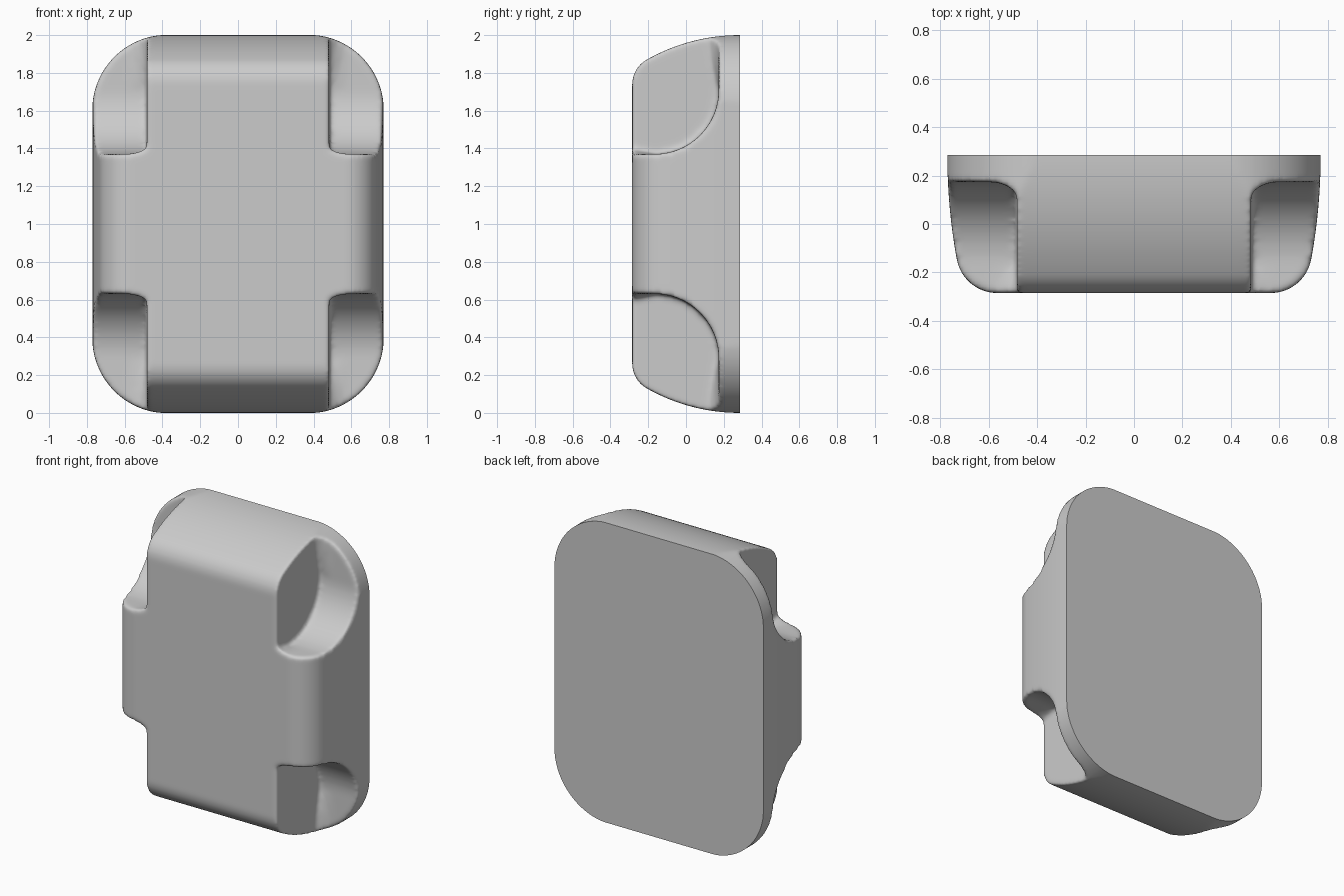
import bpy, bmesh
from math import sin, cos, asin, pi
from mathutils import Vector

if "Cube" in bpy.data.objects:
    bpy.data.objects.remove(bpy.data.objects["Cube"])

HALF_X, HALF_Z, BACK, FRONT = 0.77, 1.0, 0.285, -0.285
OVERRUN = 0.42          # solids run past the back plane and are trimmed flat later


def arc(cx, cy, r, start, end, steps=20):
    return [(cx + r * cos(start + (end - start) * i / steps),
             cy + r * sin(start + (end - start) * i / steps)) for i in range(steps + 1)]


def domed_profile(half, big, small):
    """Shallow domed sides blending into a flat front, as (across, depth) points."""
    t = asin((BACK - FRONT - small) / (big - small))
    cx = half - big + (big - small) * cos(t)
    side = [(half, OVERRUN)]
    side += arc(half - big, BACK, big, 0, -t)
    side += arc(cx, FRONT + small, small, -t, -pi / 2)[1:]
    return side + [(-a, y) for a, y in reversed(side)]


def prism(name, pts, place, lo, hi, round_end=0):
    """Extrude a profile from lo to hi; optionally round the lo end."""
    bm = bmesh.new()
    a = [bm.verts.new(place(u, v, lo)) for u, v in pts]
    b = [bm.verts.new(place(u, v, hi)) for u, v in pts]
    end = bm.faces.new(a)
    bm.faces.new(b)
    for i in range(len(pts)):
        j = (i + 1) % len(pts)
        bm.faces.new((a[i], a[j], b[j], b[i]))
    if round_end:
        bmesh.ops.bevel(bm, geom=list(end.edges), offset=round_end, offset_type='OFFSET',
                        segments=8, profile=0.5, affect='EDGES')
    bmesh.ops.recalc_face_normals(bm, faces=bm.faces)
    mesh = bpy.data.meshes.new(name)
    bm.to_mesh(mesh)
    bm.free()
    ob = bpy.data.objects.new(name, mesh)
    ob.location.z = HALF_Z
    bpy.context.collection.objects.link(ob)
    return ob


# Body outline: rounded rectangle seen from the front
corner, slack = 0.4, 0.002
outline = []
for k, (sx, sz) in enumerate([(1, 1), (-1, 1), (-1, -1), (1, -1)]):
    outline += arc(sx * (HALF_X - corner + slack), sz * (HALF_Z - corner + slack),
                   corner, k * pi / 2, (k + 1) * pi / 2)
body = prism("body", outline, lambda u, v, w: (u, w, v), -0.6, 0.6)

# Domes across the width and the height
width_dome = prism("width_dome", domed_profile(HALF_X, 2.4, 0.17),
                   lambda u, v, w: (u, v, w), -1.3, 1.3)
height_dome = prism("height_dome", domed_profile(HALF_Z, 1.0, 0.15),
                    lambda u, v, w: (w, v, u), -1.3, 1.3)

# Corner pocket cutter, mirrored to all four corners
floor, wall, sweep = 0.37, 0.173, 0.34
pocket = [(-0.7, floor)]
pocket += arc(wall - sweep, floor + sweep, sweep, -pi / 2, 0)
pocket += [(wall, 1.4), (-0.7, 1.4)]
pockets = prism("corner_pockets", pocket, lambda u, v, w: (w, u, v), 0.483, 1.2, 0.12)
mirror = pockets.modifiers.new("four corners", 'MIRROR')
mirror.use_axis = (True, False, True)

# Combine, then soften the rims
helpers = [(width_dome, 'INTERSECT'), (height_dome, 'INTERSECT'), (pockets, 'DIFFERENCE')]
for ob, operation in helpers:
    ob.hide_render = True
    mod = body.modifiers.new(ob.name, 'BOOLEAN')
    mod.operation, mod.solver, mod.object = operation, 'EXACT', ob
remesh = body.modifiers.new("even mesh", 'REMESH')
remesh.mode, remesh.voxel_size = 'VOXEL', 0.012
soften = body.modifiers.new("soft rims", 'SMOOTH')
soften.factor, soften.iterations = 0.5, 8

bpy.context.view_layer.update()
evaluated = body.evaluated_get(bpy.context.evaluated_depsgraph_get())
mesh = bpy.data.meshes.new_from_object(evaluated)
body.modifiers.clear()
body.data = mesh
for ob, _ in helpers:
    bpy.data.objects.remove(ob)

# Flat back with a crisp edge
bm = bmesh.new()
bm.from_mesh(mesh)
cut = bmesh.ops.bisect_plane(bm, geom=bm.verts[:] + bm.edges[:] + bm.faces[:], dist=0.0001,
                             plane_co=Vector((0, BACK, 0)), plane_no=Vector((0, 1, 0)),
                             clear_outer=True)
rim = [e for e in bm.edges if e.is_boundary]
bmesh.ops.edgeloop_fill(bm, edges=rim)
bmesh.ops.recalc_face_normals(bm, faces=bm.faces)
for f in bm.faces:
    f.smooth = True
    f.material_index = 0
for e in rim:
    e.smooth = False
bm.to_mesh(mesh)
bm.free()

# Plain grey finish
grey = bpy.data.materials.new("light grey")
grey.use_nodes = True
colour = (0.6, 0.6, 0.6, 1)
grey.diffuse_color = colour
grey.node_tree.nodes["Principled BSDF"].inputs["Base Color"].default_value = colour
mesh.materials.clear()
mesh.materials.append(grey)
